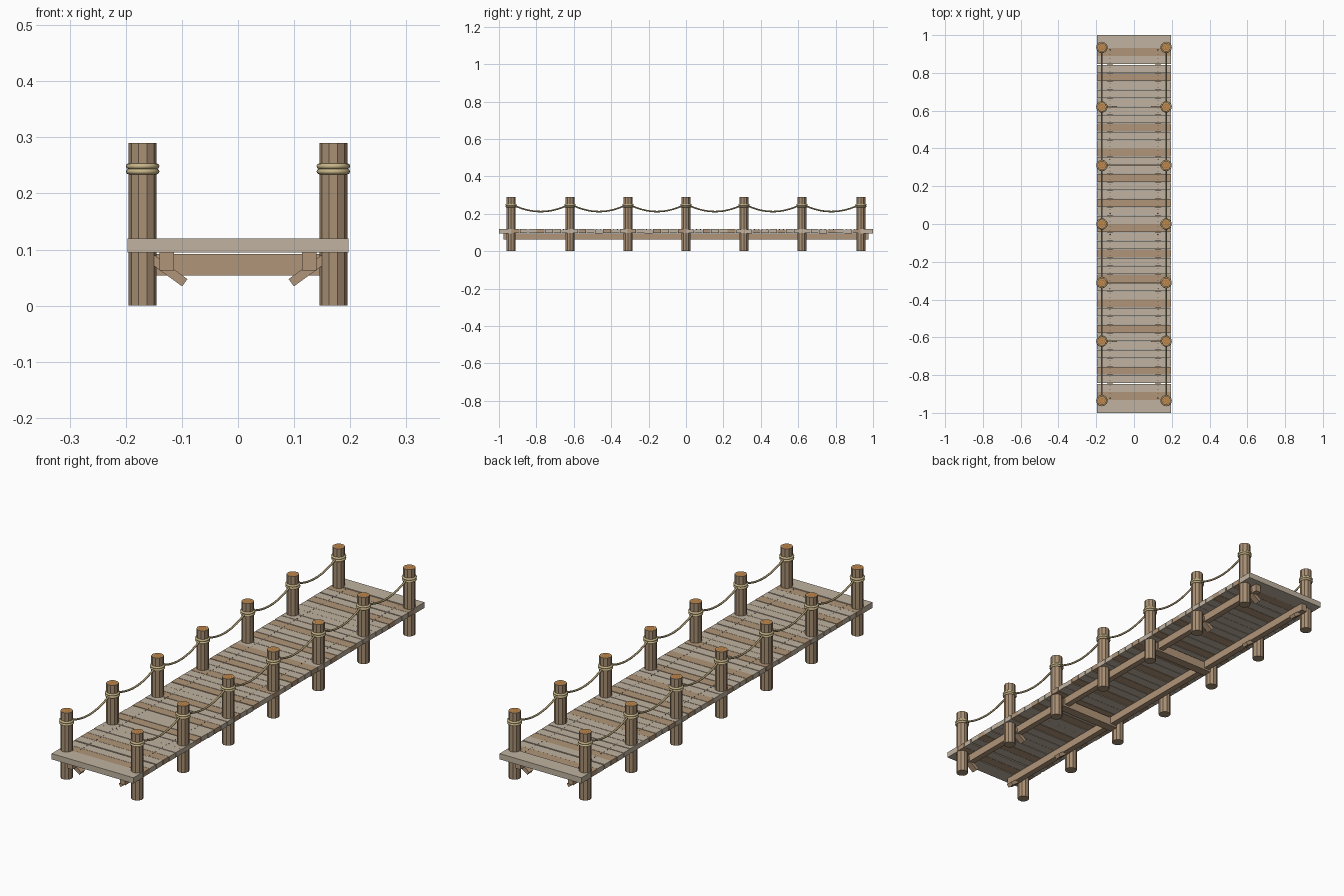
import bpy, bmesh, math, random
from mathutils import Matrix

random.seed(4)
if "Cube" in bpy.data.objects:
    bpy.data.objects.remove(bpy.data.objects["Cube"], do_unlink=True)


def material(name, r, g, b):
    m = bpy.data.materials.new(name)
    m.use_nodes = True
    m.diffuse_color = (r, g, b, 1)
    m.node_tree.nodes["Principled BSDF"].inputs["Base Color"].default_value = (r, g, b, 1)
    return m


GREY = material("weathered grey wood", 0.53, 0.45, 0.35)
BROWN = material("brown wood", 0.44, 0.30, 0.19)
POST = material("post bark", 0.40, 0.28, 0.175)
GRAIN = material("end grain", 0.55, 0.27, 0.085)
RING = material("growth ring", 0.36, 0.15, 0.045)
WRAP = material("pale rope", 0.58, 0.47, 0.25)
ROPE = material("rope", 0.42, 0.33, 0.17)
IRON = material("nail iron", 0.06, 0.05, 0.045)

POST_X, POST_TOP, DECK_TOP = 0.17, 0.29, 0.118
POST_YS = [-0.935, -0.62, -0.31, 0, 0.31, 0.62, 0.935]


def finish(name, bm, *mats):
    bmesh.ops.recalc_face_normals(bm, faces=bm.faces)
    mesh = bpy.data.meshes.new(name)
    bm.to_mesh(mesh)
    bm.free()
    for m in mats:
        mesh.materials.append(m)
    ob = bpy.data.objects.new(name, mesh)
    bpy.context.collection.objects.link(ob)
    return ob


def box(name, centre, size, mat, turn=(0, 0, 0)):
    bm = bmesh.new()
    bmesh.ops.create_cube(bm, size=1)
    bmesh.ops.scale(bm, vec=size, verts=bm.verts)
    ob = finish(name, bm, mat)
    ob.location = centre
    ob.rotation_euler = turn


# Posts with ringed end grain on top
def post(x, y):
    bm = bmesh.new()
    sides = 10
    profile = [(0.025, 0), (0.025, POST_TOP), (0.0225, POST_TOP), (0.015, POST_TOP),
               (0.0125, POST_TOP), (0.007, POST_TOP), (0.005, POST_TOP)]
    rings = [[bm.verts.new((r * math.cos(2 * math.pi * i / sides),
                            r * math.sin(2 * math.pi * i / sides), z))
              for i in range(sides)] for r, z in profile]
    for level, (low, high) in enumerate(zip(rings, rings[1:])):
        for i in range(sides):
            j = (i + 1) % sides
            f = bm.faces.new((low[i], low[j], high[j], high[i]))
            f.material_index = 0 if level < 2 else 1 + level % 2
    bm.faces.new(rings[0])
    bm.faces.new(rings[-1]).material_index = 1
    ob = finish("post", bm, POST, GRAIN, RING)
    ob.location = (x, y, 0)


def rope_curve(name, points, radius, mat, closed=False):
    cu = bpy.data.curves.new(name, "CURVE")
    cu.dimensions = "3D"
    cu.bevel_depth = radius
    cu.bevel_resolution = 2
    cu.use_fill_caps = True
    sp = cu.splines.new("POLY")
    sp.points.add(len(points) - 1)
    for p, co in zip(sp.points, points):
        p.co = (*co, 1)
    sp.use_cyclic_u = closed
    sp.use_smooth = True
    cu.materials.append(mat)
    ob = bpy.data.objects.new(name, cu)
    bpy.context.collection.objects.link(ob)


for side in (-1, 1):
    x = side * POST_X
    for y in POST_YS:
        post(x, y)
        # Two turns of rope round each post
        for z in (0.239, 0.2485):
            loop = [(x + 0.025 * math.cos(a * math.pi / 10),
                     y + 0.025 * math.sin(a * math.pi / 10), z) for a in range(20)]
            rope_curve("rope_wrap", loop, 0.005, WRAP, True)
    # Sagging ropes between posts
    for a, b in zip(POST_YS, POST_YS[1:]):
        a, b = a + 0.02, b - 0.02
        steps = 14
        pts = [(x, a + (b - a) * i / steps,
                0.243 - 0.031 * (1 - (2 * i / steps - 1) ** 2)) for i in range(steps + 1)]
        rope_curve("sagging_rope", pts, 0.0042, ROPE)
    # Long bearers under the deck
    box("stringer", (side * 0.127, 0, 0.079), (0.026, 1.95, 0.033), BROWN)
    # Short slanted braces at the posts without a cross beam
    for y in (-0.935, -0.62, 0.62, 0.935):
        box("brace", (side * 0.124, y, 0.062), (0.072, 0.028, 0.016), BROWN,
            (0, -side * math.radians(36), 0))

# Cross beams
for y in (-0.31, 0.31):
    box("cross_beam", (0, y, 0.073), (0.295, 0.04, 0.038), BROWN)

# Deck planks, with a wider gap near each end
COUNT, PITCH = 42, 0.0444
BROWN_PLANKS = {0, 3, 9, 12, 15, 18, 21, 24, 27, 30, 33, 38, 41}
SHIFT = {1: 0.0015, 2: -0.0015, 39: 0.0015, 40: -0.0015}
nails = bmesh.new()
for i in range(COUNT):
    y = (COUNT - 1) / 2 * PITCH - i * PITCH + SHIFT.get(i, 0)
    z = DECK_TOP - 0.0105 + random.uniform(-0.0012, 0.0008)
    box("deck_plank", (0, y, z), (0.394, 0.042, 0.021), BROWN if i in BROWN_PLANKS else GREY)
    for nail_x in (-0.127, 0.127):
        for dy in (-0.011, 0.011):
            bmesh.ops.create_cone(nails, cap_ends=True, segments=6, radius1=0.0024,
                                  radius2=0.002, depth=0.003,
                                  matrix=Matrix.Translation((nail_x, y + dy, z + 0.01)))
finish("nails", nails, IRON)

# Wide boards closing both ends
for side in (-1, 1):
    box("end_board", (0, side * 0.9665, 0.1075), (0.394, 0.067, 0.025), GREY)
